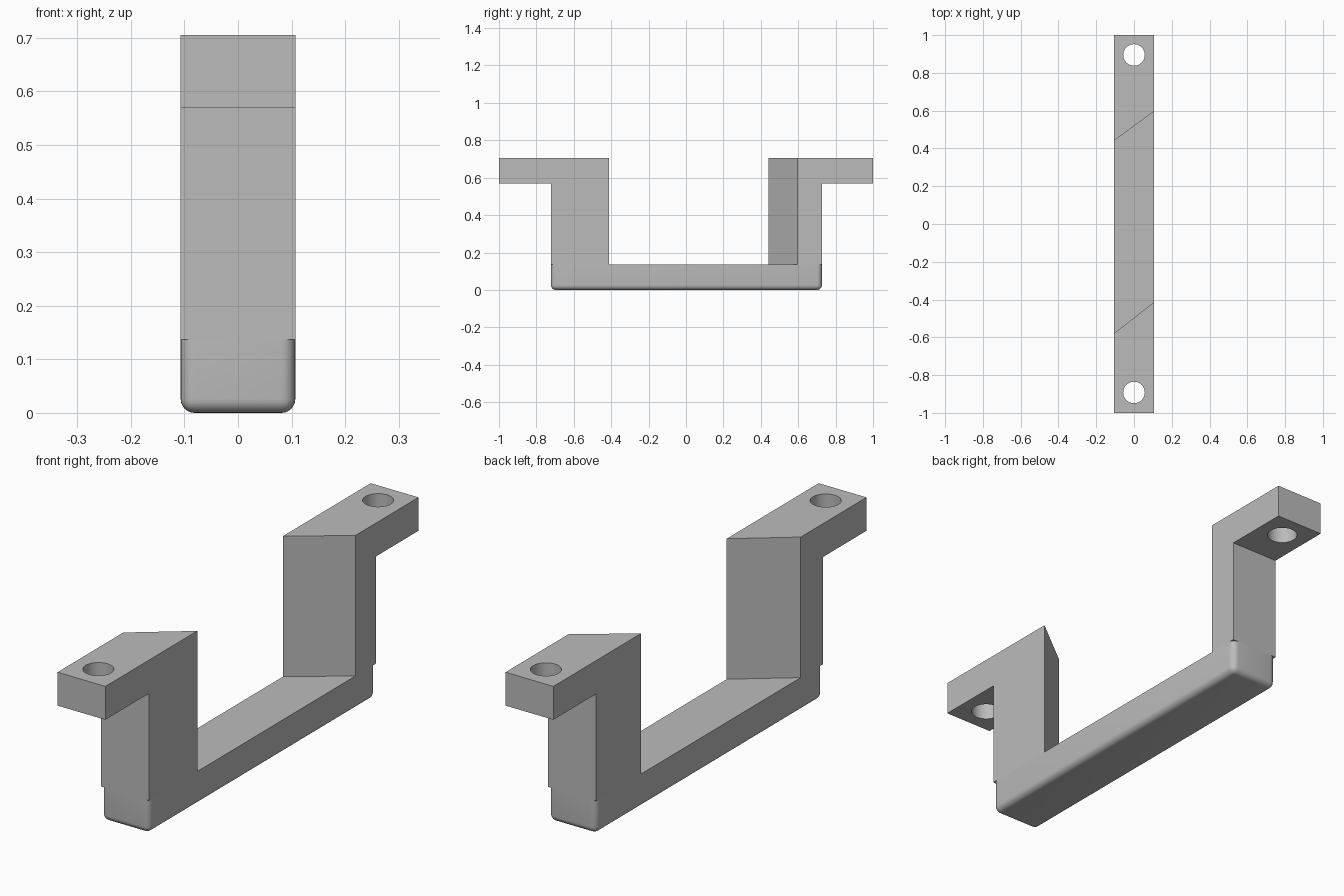
import bpy
import bmesh
from mathutils import Matrix

cube = bpy.data.objects.get("Cube")
if cube:
    bpy.data.objects.remove(cube, do_unlink=True)

grey = bpy.data.materials.new("plain grey")
grey.use_nodes = True
colour = (0.5, 0.5, 0.5, 1)
grey.diffuse_color = colour
grey.node_tree.nodes["Principled BSDF"].inputs["Base Color"].default_value = colour

HALF_W = 0.107
BASE_TOP, FLANGE_BOTTOM, TOP = 0.137, 0.57, 0.705
FRONT, BACK = -0.722, 0.727


def make_object(name, bm):
    bmesh.ops.recalc_face_normals(bm, faces=bm.faces)
    mesh = bpy.data.meshes.new(name)
    bm.to_mesh(mesh)
    bm.free()
    mesh.materials.append(grey)
    obj = bpy.data.objects.new(name, mesh)
    bpy.context.collection.objects.link(obj)
    return obj


def smooth(obj):
    bpy.ops.object.select_all(action='DESELECT')
    obj.select_set(True)
    bpy.context.view_layer.objects.active = obj
    bpy.ops.object.shade_smooth_by_angle(angle=0.6)


# Base bar: rounded underneath and at the upright corners, sharp on top
bm = bmesh.new()
size = Matrix.Diagonal((2 * HALF_W, BACK - FRONT, BASE_TOP, 1))
centre = Matrix.Translation((0, (BACK + FRONT) / 2, BASE_TOP / 2))
bmesh.ops.create_cube(bm, size=1, matrix=centre @ size)
rounded = [e for e in bm.edges if any(v.co.z < 0.01 for v in e.verts)]
bmesh.ops.bevel(bm, geom=rounded, offset=0.026, offset_type='OFFSET',
                segments=6, profile=0.5, affect='EDGES')
smooth(make_object("base_bar", bm))


def make_bracket(name, end, outer, inner_right, inner_left, hole_y):
    """Upright with a slanted inner face and a drilled outward flange."""
    bm = bmesh.new()
    sides = []
    for x, inner in ((-HALF_W, inner_right), (HALF_W, inner_left)):
        profile = [(inner, BASE_TOP), (inner, TOP), (end, TOP),
                   (end, FLANGE_BOTTOM), (outer, FLANGE_BOTTOM), (outer, BASE_TOP)]
        sides.append([bm.verts.new((x, y, z)) for y, z in profile])
    a, b = sides
    bm.faces.new(a)
    bm.faces.new(b[::-1])
    for i in range(len(a)):
        j = (i + 1) % len(a)
        bm.faces.new((a[i], b[i], b[j], a[j]))
    bracket = make_object(name, bm)

    # Screw hole
    bm = bmesh.new()
    bmesh.ops.create_cone(bm, cap_ends=True, segments=48, radius1=0.057,
                          radius2=0.057, depth=0.3,
                          matrix=Matrix.Translation((0, hole_y, 0.64)))
    cutter = make_object(name + "_hole_cutter", bm)
    cutter.hide_render = True
    cutter.hide_set(True)
    cut = bracket.modifiers.new("screw hole", 'BOOLEAN')
    cut.operation = 'DIFFERENCE'
    cut.solver = 'EXACT'
    cut.object = cutter
    bpy.context.view_layer.objects.active = bracket
    bpy.ops.object.modifier_apply(modifier=cut.name)
    bpy.data.objects.remove(cutter, do_unlink=True)
    smooth(bracket)


make_bracket("front_bracket", -1, FRONT, -0.58, -0.413, -0.892)
make_bracket("back_bracket", 1, BACK, 0.44, 0.597, 0.895)
